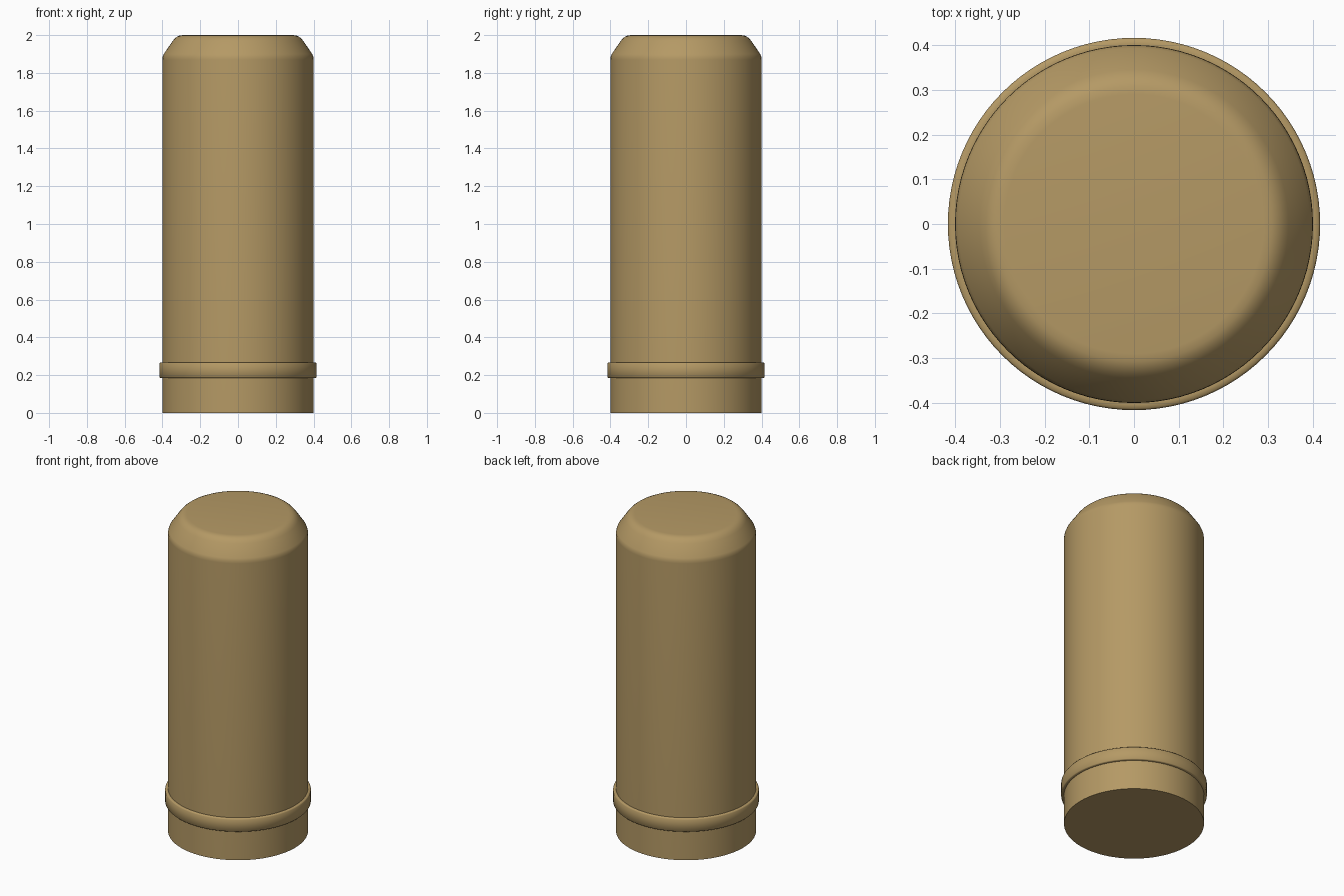
import bpy, bmesh, math

if "Cube" in bpy.data.objects:
    bpy.data.objects.remove(bpy.data.objects["Cube"])

SEGMENTS = 96
mat = bpy.data.materials.new("tan")
mat.diffuse_color = (0.46, 0.32, 0.13, 1)
mat.use_nodes = True
mat.node_tree.nodes["Principled BSDF"].inputs["Base Color"].default_value = mat.diffuse_color


def lathe(name, profile, closed=False):
    """Revolve (radius, z) points about z; open profiles get flat end caps."""
    bm = bmesh.new()
    rings = []
    for r, z in profile:
        rings.append([bm.verts.new((r * math.cos(2 * math.pi * i / SEGMENTS),
                                    r * math.sin(2 * math.pi * i / SEGMENTS), z))
                      for i in range(SEGMENTS)])
    pairs = list(zip(rings, rings[1:]))
    if closed:
        pairs.append((rings[-1], rings[0]))
    else:
        bm.faces.new(rings[0])
        bm.faces.new(rings[-1])
    for a, b in pairs:
        for i in range(SEGMENTS):
            j = (i + 1) % SEGMENTS
            bm.faces.new((a[i], a[j], b[j], b[i]))
    bmesh.ops.recalc_face_normals(bm, faces=bm.faces)
    mesh = bpy.data.meshes.new(name)
    bm.to_mesh(mesh)
    bm.free()
    obj = bpy.data.objects.new(name, mesh)
    bpy.context.collection.objects.link(obj)
    mesh.materials.append(mat)
    bpy.ops.object.select_all(action='DESELECT')
    obj.select_set(True)
    bpy.context.view_layer.objects.active = obj
    bpy.ops.object.shade_smooth_by_angle(angle=math.radians(50))
    return obj


# Cylindrical post with a chamfered, softly rounded top
lathe("post_body", [(0.40, 0), (0.40, 1.87), (0.399, 1.885), (0.393, 1.9),
                    (0.345, 1.97), (0.335, 1.982), (0.322, 1.992),
                    (0.308, 1.998), (0.29, 2.0)])

# Raised band near the base with slightly eased edges
lathe("base_band", [(0.395, 0.185), (0.412, 0.185), (0.416, 0.189),
                    (0.416, 0.262), (0.412, 0.267), (0.403, 0.268),
                    (0.395, 0.268)], closed=True)
